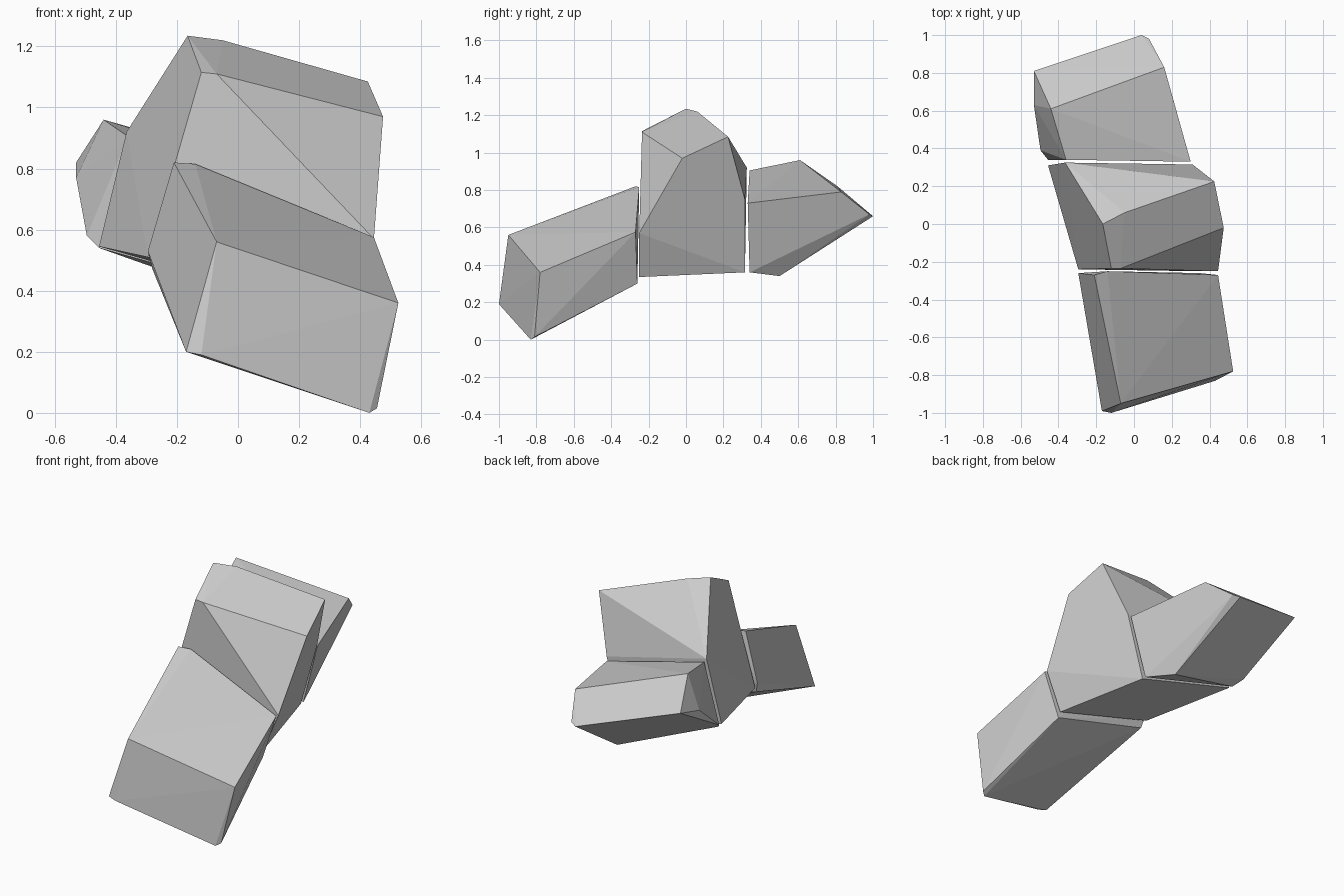
import bpy, bmesh, math


def rock(name, corners):
    """Faceted stone: convex hull around its corner points, with worn edges."""
    bm = bmesh.new()
    for c in corners:
        bm.verts.new(c)
    res = bmesh.ops.convex_hull(bm, input=bm.verts)
    loose = [v for v in bm.verts if not v.link_faces]
    bmesh.ops.delete(bm, geom=loose, context='VERTS')
    # merge nearly flat hull triangles into larger facets
    bmesh.ops.dissolve_limit(bm, angle_limit=math.radians(2),
                             verts=bm.verts, edges=bm.edges)
    bmesh.ops.recalc_face_normals(bm, faces=bm.faces)
    mesh = bpy.data.meshes.new(name)
    bm.to_mesh(mesh)
    bm.free()
    obj = bpy.data.objects.new(name, mesh)
    bpy.context.collection.objects.link(obj)
    return obj


# low slab at the front
rock("front_rock", [
    (-0.07, -0.95, 0.56), (-0.17, -0.99, 0.20), (-0.12, -1.00, 0.19),
    (0.525, -0.78, 0.36), (0.455, -0.81, 0.015), (0.43, -0.83, 0.0),
    (-0.21, -0.27, 0.82), (-0.14, -0.25, 0.815), (0.445, -0.27, 0.575),
    (0.35, -0.26, 0.30), (-0.295, -0.26, 0.53), (-0.28, -0.27, 0.47)])

# tall stone in the middle
rock("middle_rock", [
    (-0.12, -0.235, 1.115), (-0.07, -0.235, 1.11), (-0.165, 0.0, 1.235),
    (-0.05, 0.06, 1.22), (0.425, 0.225, 1.085), (0.475, -0.02, 0.97),
    (0.445, -0.25, 0.57), (0.345, -0.25, 0.335), (0.20, 0.315, 0.36),
    (-0.455, 0.31, 0.545), (-0.295, -0.24, 0.51), (-0.365, 0.325, 0.92),
    (0.31, 0.315, 0.75)])

# pointed stone at the back
rock("back_rock", [
    (-0.44, 0.61, 0.96), (-0.36, 0.34, 0.905), (0.30, 0.33, 0.73),
    (0.16, 0.83, 0.79), (0.04, 1.0, 0.66), (0.08, 0.98, 0.67),
    (-0.53, 0.81, 0.82), (-0.53, 0.63, 0.77), (-0.495, 0.39, 0.58),
    (-0.455, 0.34, 0.54), (0.20, 0.34, 0.36), (0.11, 0.50, 0.34)])
